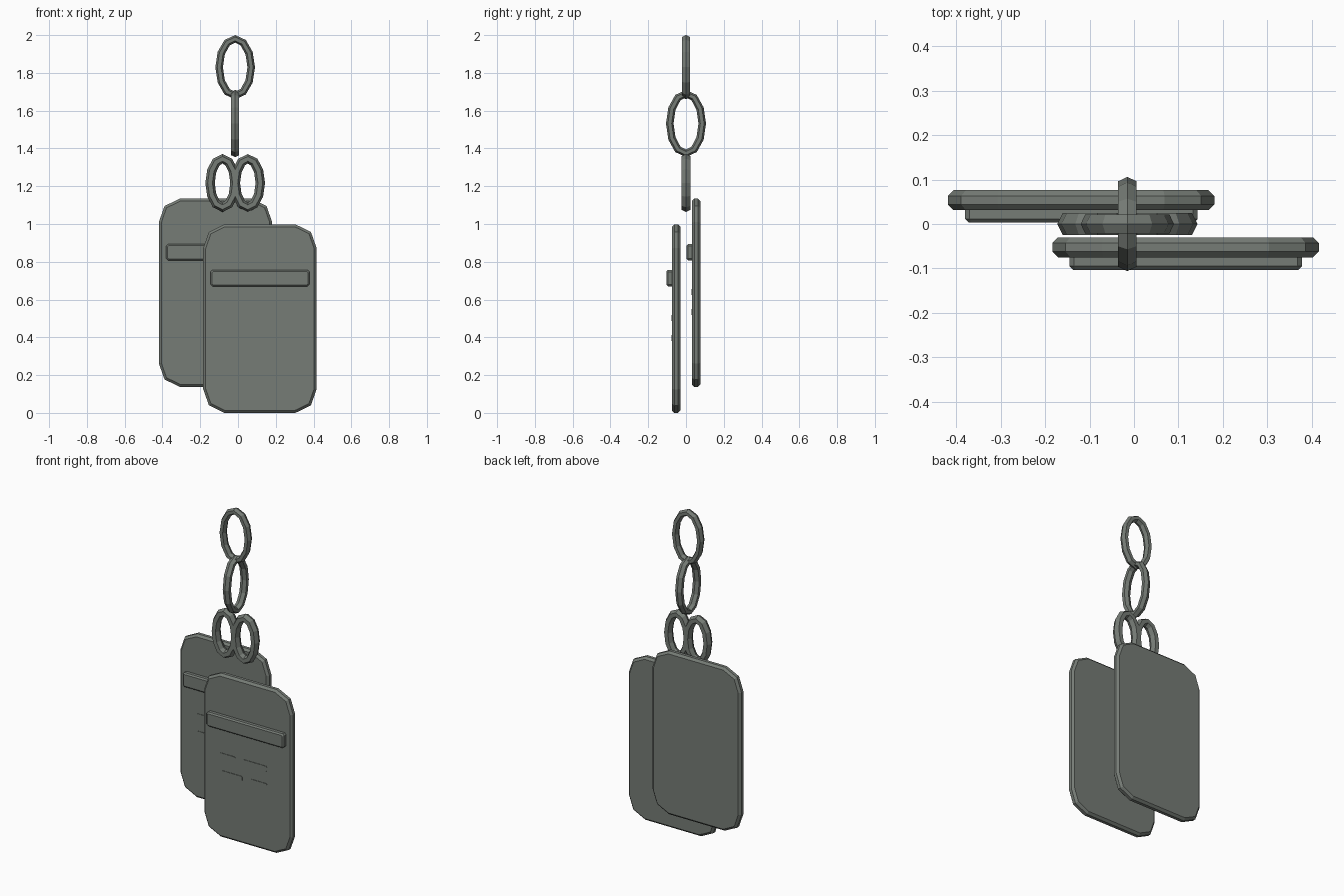
import bpy, bmesh
from math import sin, cos, tau
from mathutils import Vector

if "Cube" in bpy.data.objects:
    bpy.data.objects.remove(bpy.data.objects["Cube"])

metal = bpy.data.materials.new("dark grey metal")
metal.use_nodes = True
COLOUR = (0.18, 0.20, 0.18, 1)
metal.diffuse_color = COLOUR
metal.node_tree.nodes["Principled BSDF"].inputs["Base Color"].default_value = COLOUR


def finish(bm, name):
    bmesh.ops.recalc_face_normals(bm, faces=bm.faces)
    mesh = bpy.data.meshes.new(name)
    bm.to_mesh(mesh)
    bm.free()
    mesh.materials.append(metal)
    obj = bpy.data.objects.new(name, mesh)
    bpy.context.collection.objects.link(obj)
    return obj


def slab(name, x0, x1, z0, z1, y0, y1, corner, bevel):
    """Upright slab with two-step cut corners and a chamfered rim.
    corner lists (inset x, inset z) points from the side edge to the end edge."""
    bm = bmesh.new()
    outline = []
    for sx, sz in ((-1, -1), (1, -1), (1, 1), (-1, 1)):
        pts = corner if sx == sz else corner[::-1]
        for cx, cz in pts:
            outline.append((x0 + cx if sx < 0 else x1 - cx, z0 + cz if sz < 0 else z1 - cz))
    face = bm.faces.new([bm.verts.new((x, y0, z)) for x, z in outline])
    grown = bmesh.ops.extrude_face_region(bm, geom=[face])["geom"]
    bmesh.ops.translate(bm, verts=[v for v in grown if isinstance(v, bmesh.types.BMVert)],
                        vec=(0, y1 - y0, 0))
    if bevel:
        rim = [e for e in bm.edges if abs(e.verts[0].co.y - e.verts[1].co.y) < 1e-5]
        bmesh.ops.bevel(bm, geom=rim, offset=bevel, segments=1, affect='EDGES')
    return finish(bm, name)


def link(name, x, z, rx, rz, thick, depth, sideways=False, steps=12):
    """Oval ring with a six-sided section, of even thickness all round."""
    bm = bmesh.new()
    loops = []
    for i in range(steps):
        a = tau * i / steps
        centre = Vector(((rx - thick) * cos(a), 0, (rz - thick) * sin(a)))
        out = Vector((cos(a) / rx, 0, sin(a) / rz)).normalized()
        loop = []
        for j in range(6):
            b = tau * j / 6
            p = centre + out * thick * cos(b) + Vector((0, depth * sin(b) / sin(tau / 6), 0))
            if sideways:
                p = Vector((-p.y, p.x, p.z))
            loop.append(bm.verts.new(p + Vector((x, 0, z))))
        loops.append(loop)
    for i in range(steps):
        m, n = loops[i], loops[(i + 1) % steps]
        for j in range(6):
            k = (j + 1) % 6
            bm.faces.new((m[j], m[k], n[k], n[j]))
    return finish(bm, name)


# Tags, each with a raised bar and four small raised dashes
PLATE_CORNER = [(0, 0.125), (0.03, 0.04), (0.112, 0)]
BAR_CORNER = [(0, 0.01), (0.01, 0)]
DASH_CORNER = [(0, 0.006), (0.006, 0)]
DASHES = [(-0.187, -0.079, -0.012), (-0.029, 0.133, -0.012),
          (-0.176, -0.034, -0.118), (0.024, 0.133, -0.118)]
for side, cx, cz, y in (("front", 0.116, 0.499, -0.075), ("back", -0.119, 0.636, 0.031)):
    slab(side + "_tag_plate", cx - 0.3, cx + 0.3, cz - 0.499, cz + 0.499, y, y + 0.045,
         PLATE_CORNER, 0.013)
    slab(side + "_tag_bar", cx - 0.261, cx + 0.262, cz + 0.171, cz + 0.258, y - 0.028, y + 0.01,
         BAR_CORNER, 0.008)
    for i, (a, b, z) in enumerate(DASHES):
        slab(f"{side}_tag_dash_{i + 1}", cx + a, cx + b, cz + z, cz + z + 0.032,
             y - 0.003, y + 0.01, DASH_CORNER, 0)

# Chain, from the top down
link("top_chain_link", -0.015, 1.83, 0.105, 0.17, 0.02, 0.021)
link("middle_chain_link", -0.015, 1.532, 0.106, 0.178, 0.02, 0.021, sideways=True)
for side, x in (("right", -0.082), ("left", 0.052)):
    link(side + "_tag_ring", x, 1.217, 0.091, 0.153, 0.025, 0.025)
